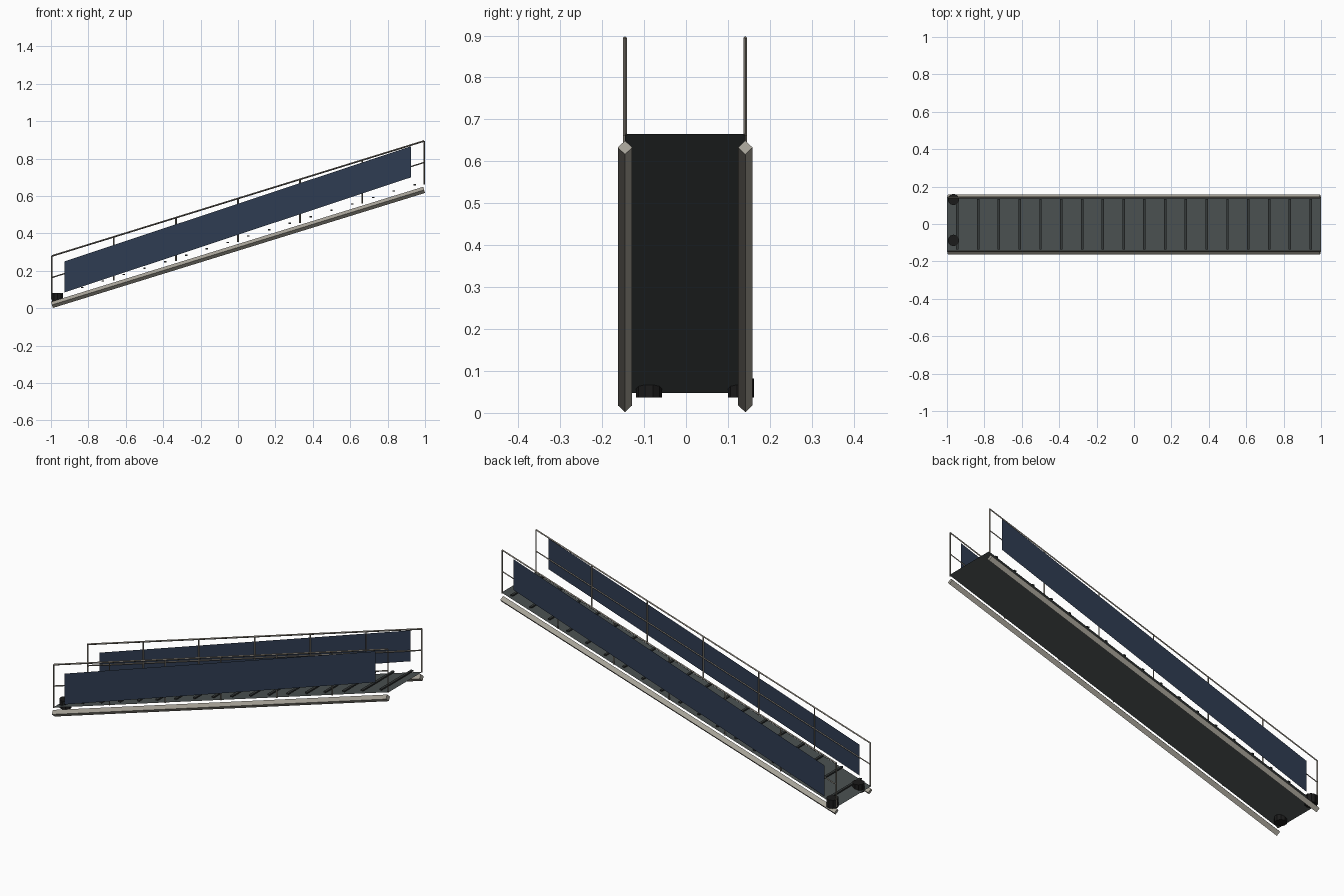
import bpy, math
from mathutils import Vector

cube = bpy.data.objects.get("Cube")
if cube:
    bpy.data.objects.remove(cube, do_unlink=True)

SLOPE = 0.309
MID_Y = -0.002      # centre line of the walkway
HALF_W = 0.1435     # centre line to railing
END = 0.995


def material(name, rgb):
    m = bpy.data.materials.new(name)
    m.use_nodes = True
    m.diffuse_color = (*rgb, 1)
    m.node_tree.nodes["Principled BSDF"].inputs["Base Color"].default_value = (*rgb, 1)
    return m


BEAM = material("pale metal", (0.38, 0.36, 0.31))
RAIL = material("railing metal", (0.22, 0.2, 0.17))
DECK = material("deck grey", (0.068, 0.08, 0.08))
TREAD = material("tread grey", (0.035, 0.041, 0.041))
PANEL = material("navy panel", (0.028, 0.045, 0.085))
RUBBER = material("black rubber", (0.011, 0.011, 0.011))


def mesh_object(name, verts, faces, mat):
    me = bpy.data.meshes.new(name)
    me.from_pydata(verts, [], faces)
    me.materials.append(mat)
    ob = bpy.data.objects.new(name, me)
    bpy.context.collection.objects.link(ob)
    return ob


def bar(name, a, b, r, mat, sides=4):
    """Straight bar between two points, with a corner facing sideways."""
    a, b = Vector(a), Vector(b)
    side = Vector((0, 1, 0))
    up = (b - a).normalized().cross(side)
    ring = [side * math.cos(t) * r + up * math.sin(t) * r
            for t in (2 * math.pi * k / sides for k in range(sides))]
    verts = [p + o for p in (a, b) for o in ring]
    faces = [(k, (k + 1) % sides, sides + (k + 1) % sides, sides + k)
             for k in range(sides)]
    faces += [tuple(reversed(range(sides))), tuple(range(sides, 2 * sides))]
    return mesh_object(name, verts, faces, mat)


def line(x, base):
    return base + SLOPE * (x + 1)


def sloped_bar(name, y, base, r, mat):
    bar(name, (-END, y, line(-END, base)), (END, y, line(END, base)), r, mat)


# Walking surface, a thin sheet
lo, hi = MID_Y - HALF_W, MID_Y + HALF_W
mesh_object("deck", [(-1, lo, line(-1, 0.047)), (1, lo, line(1, 0.047)),
                     (1, hi, line(1, 0.047)), (-1, hi, line(-1, 0.047))],
            [(0, 1, 2, 3)], DECK)

# Cross treads
TREADS = 18
for i in range(TREADS):
    x = -1 + (i + 0.5) * 2 / TREADS
    bpy.ops.mesh.primitive_cube_add(size=1, location=(x, MID_Y, line(x, 0.06)))
    ob = bpy.context.object
    ob.name = f"tread_{i + 1}"
    ob.scale = (0.013, 0.27, 0.007)
    ob.data.materials.append(TREAD)

# Side beams, railings and panels
for label, s in (("right", -1), ("left", 1)):
    y = MID_Y + s * HALF_W
    sloped_bar(f"{label}_beam", y, 0.0165, 0.0172, BEAM)
    sloped_bar(f"{label}_handrail", y, 0.278, 0.0045, RAIL)
    sloped_bar(f"{label}_midrail", y, 0.163, 0.0035, RAIL)
    for i in range(7):
        x = END * (i - 3) / 3
        bar(f"{label}_post_{i + 1}", (x, y, line(x, 0.045)),
            (x, y, line(x, 0.278)), 0.0042, RAIL)
    py = y + s * 0.0045
    mesh_object(f"{label}_panel", [(-0.927, py, 0.085), (0.925, py, 0.70),
                                   (0.925, py, 0.866), (-0.927, py, 0.251)],
                [(0, 1, 2, 3) if s < 0 else (3, 2, 1, 0)], PANEL)

# Drum rollers at the low end
for label, y in (("right", -0.088), ("left", 0.131)):
    bar(f"{label}_roller", (-0.965, y, 0.037), (-0.965, y, 0.082), 0.031, RUBBER, 10)
